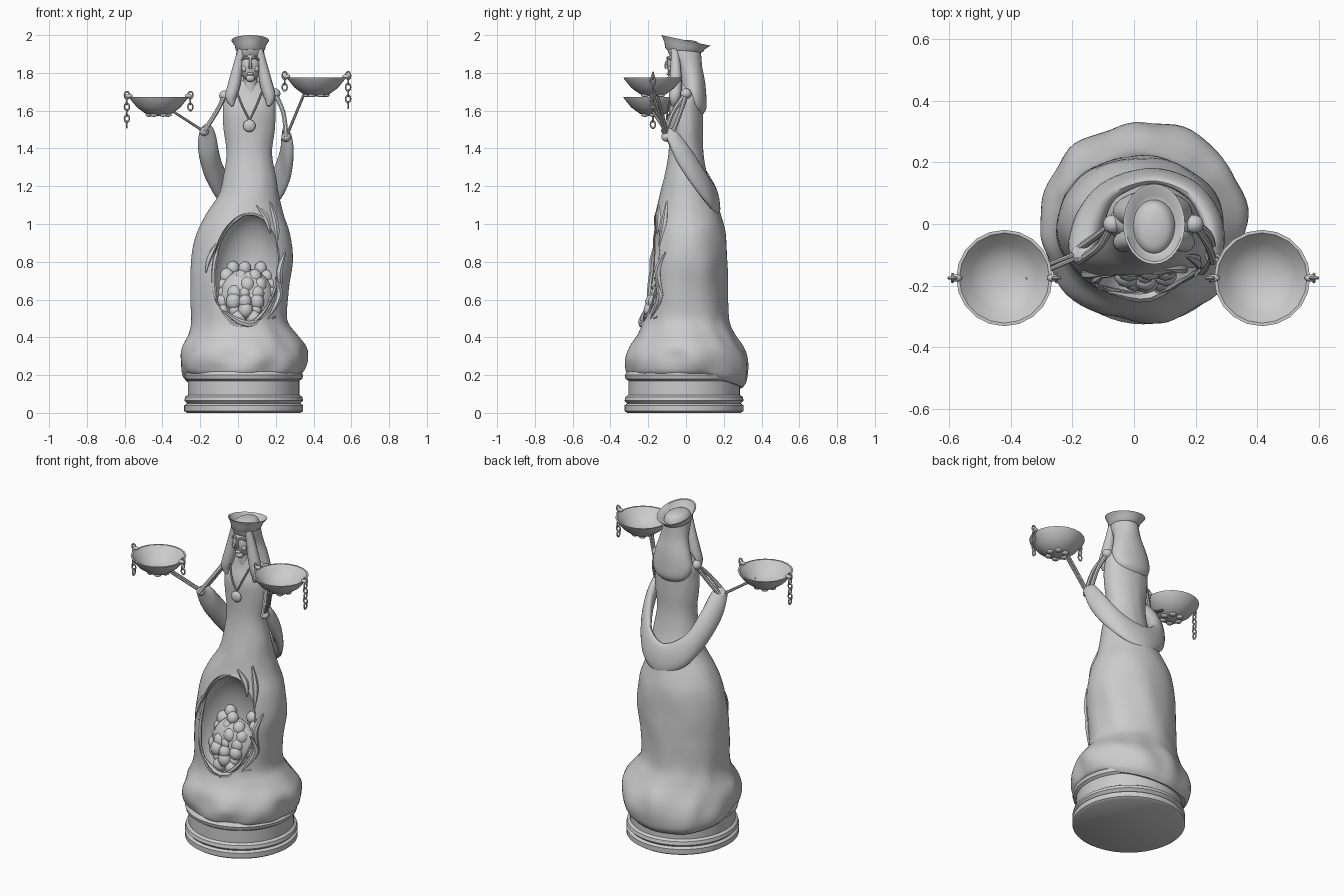
import bpy, bmesh, math, random
from mathutils import Vector, noise

random.seed(4)
cube = bpy.data.objects.get("Cube")
if cube:
    bpy.data.objects.remove(cube, do_unlink=True)

stone = bpy.data.materials.new("grey_stone")
stone.use_nodes = True
grey = (0.6, 0.6, 0.6, 1)
stone.diffuse_color = grey
stone.node_tree.nodes["Principled BSDF"].inputs["Base Color"].default_value = grey
parts = []


def finish(name, bm):
    """Turn a bmesh into a named, coloured object."""
    bmesh.ops.recalc_face_normals(bm, faces=bm.faces[:])
    mesh = bpy.data.meshes.new(name)
    bm.to_mesh(mesh)
    bm.free()
    mesh.materials.append(stone)
    obj = bpy.data.objects.new(name, mesh)
    bpy.context.collection.objects.link(obj)
    parts.append(obj)
    return obj


def loft(name, rings):
    """Skin a closed solid over rings of points."""
    bm = bmesh.new()
    loops = [[bm.verts.new(p) for p in ring] for ring in rings]
    n = len(loops[0])
    for a, b in zip(loops, loops[1:]):
        for i in range(n):
            j = (i + 1) % n
            bm.faces.new((a[i], a[j], b[j], b[i]))
    bm.faces.new(loops[0])
    bm.faces.new(loops[-1])
    return finish(name, bm)


def ring(center, u, v, n=24):
    angles = [math.tau * i / n for i in range(n)]
    return [Vector(center) + Vector(u) * math.cos(a) + Vector(v) * math.sin(a) for a in angles]


def smooth(rows, steps=4):
    """Catmull-Rom interpolation of rows of numbers."""
    out = []
    last = len(rows) - 1
    for i in range(last):
        quad = [rows[max(i - 1, 0)], rows[i], rows[i + 1], rows[min(i + 2, last)]]
        for s in range(steps):
            t = s / steps
            out.append([b + t / 2 * (c - a + t * (2 * a - 5 * b + 4 * c - d + t * (3 * (b - c) + d - a)))
                        for a, b, c, d in zip(*quad)])
    return out + [list(rows[-1])]


def ovals(name, rows, n=32):
    """Stack of horizontal ellipses: z, x, y, x radius, y radius."""
    return loft(name, [ring((x, y, z), (a, 0, 0), (0, b, 0), n) for z, x, y, a, b in rows])


def turned(name, x, y, z, profile, n):
    return ovals(name, [(z + h, x, y, r, r) for r, h in profile], n)


def tube(name, rows, n=8, steps=4):
    """Round rod through rows of x, y, z, radius."""
    rows = smooth(rows, steps)
    rings = []
    for i, row in enumerate(rows):
        tangent = Vector(rows[min(i + 1, len(rows) - 1)][:3]) - Vector(rows[max(i - 1, 0)][:3])
        u = tangent.cross((0.31, 0.9, 0.2)).normalized()
        v = tangent.cross(u).normalized()
        rings.append(ring(row[:3], u * row[3], v * row[3], n))
    return loft(name, rings)


def ball(name, center, radii, detail=3):
    bm = bmesh.new()
    bmesh.ops.create_icosphere(bm, subdivisions=detail, radius=1)
    for v in bm.verts:
        v.co = Vector(center) + v.co * Vector(radii)
    return finish(name, bm)


# Round plinth with beaded mouldings
turned("plinth", 0.03, -0.01, 0, [(.3, 0), (.315, .01), (.315, .04), (.3, .05), (.315, .065),
       (.31, .085), (.295, .095), (.295, .17), (.31, .18), (.315, .2), (.3, .22)], 56)

# Robe from hem to shoulders: z, x, y, x radius, y radius
robe_rows = smooth([
    (.2, .03, 0, .3, .3), (.225, .03, .005, .325, .32), (.28, .03, .005, .335, .325),
    (.35, .03, 0, .32, .295), (.42, .02, 0, .285, .255), (.5, .005, -.005, .255, .23),
    (.65, .01, -.007, .26, .228), (.8, .022, 0, .267, .22), (.95, .028, .01, .247, .2),
    (1.05, .035, .01, .205, .175), (1.15, .055, .005, .16, .145), (1.25, .062, 0, .14, .115),
    (1.38, .06, 0, .12, .092), (1.5, .06, 0, .135, .09), (1.6, .06, 0, .14, .09),
    (1.68, .06, .01, .135, .075), (1.73, .06, 0, .09, .055), (1.76, .06, -.01, .04, .04)], 4)
rings = []
for z, x, y, a, b in robe_rows:
    loop = []
    for k in range(80):
        t = math.tau * k / 80
        c, s = math.cos(t), math.sin(t)
        hem = max(0, 1 - abs(z - .3) / .2)
        fold = noise.noise((c * 2.5, s * 2.5 + z, z * 7)) * (.02 + .06 * hem)
        fold += .012 * math.sin(7 * t + 6 * z) * max(0, 1 - abs(z - .6) / .6)
        drop = .07 * max(0, 1 - (z - .2) / .12) * max(0, math.sin(t - .3))
        loop.append((x + a * (1 + fold) * c, y + b * (1 + fold) * s, z - drop))
    rings.append(loop)
robe = loft("robe", rings)


def front_y(px, pz):
    """Depth of the robe's front at a given x and z."""
    z, x, y, a, b = min(robe_rows, key=lambda r: abs(r[0] - pz))
    return y - b * math.sqrt(max(0, 1 - ((px - x) / a) ** 2))


# Hollow in the lap
cutter = ball("hollow_cutter", (0, 0, 0), (.185, .19, .305), 4)
cutter.location = (.045, -.2, .76)
cutter.rotation_euler.y = math.radians(5)
cutter.hide_render = True
parts.remove(cutter)
mod = robe.modifiers.new("hollow", "BOOLEAN")
mod.operation = "DIFFERENCE"
mod.solver = "EXACT"
mod.object = cutter
bpy.context.view_layer.update()
bpy.context.view_layer.objects.active = robe
bpy.ops.object.modifier_apply(modifier=mod.name)
bpy.data.objects.remove(cutter, do_unlink=True)

# Ragged rim and torn shreds of cloth around the hollow
rim = []
for k in range(33):
    t = math.tau * k / 32
    z = .76 + .295 * math.sin(t)
    x = .045 + .172 * math.cos(t) + (z - .76) * .09
    rim.append((x, front_y(x, z) + .008, z, random.uniform(.004, .014)))
tube("hollow_rim", rim, 6, 2)
for path in ([(.1, 1.1), (.15, 1.03), (.17, .95)], [(.17, 1.12), (.2, 1.0), (.21, .88)],
             [(.25, .85), (.22, .75), (.23, .62)], [(-.11, .9), (-.15, .82), (-.17, .74)],
             [(-.08, .54), (.05, .47), (.2, .51)], [(.2, .72), (.22, .62), (.16, .5)]):
    tube("torn_shred", [(x, front_y(x, z), z, r) for (x, z), r in zip(path, (.005, .018, .004))], 6)

# Heap of round fruit
ball("fruit_heap", (.045, -.09, .6), (.145, .09, .165))
for row in range(7):
    z = .5 + .044 * row
    half = .15 * math.sqrt(max(.08, 1 - ((z - .6) / .19) ** 2))
    count = max(2, round(half / .03))
    for i in range(count):
        f = 2 * i / (count - 1) - 1
        x = .045 + half * .85 * f + random.uniform(-.012, .012)
        y = -.185 + .07 * f * f + .09 * max(0, (z - .58) / .2)
        r = random.uniform(.03, .043)
        ball("fruit", (x, y, z), (r, r, r * 1.15), 2)

# Shawl looping behind the back: x, y, z, half height, half thickness
shawl = []
for x, y, z, h, t in smooth([
        (-.18, -.11, 1.5, .03, .02), (-.165, -.06, 1.43, .085, .045), (-.135, .03, 1.31, .1, .045),
        (-.07, .115, 1.19, .09, .03), (.06, .155, 1.13, .085, .022), (.18, .115, 1.18, .09, .025),
        (.245, .03, 1.3, .1, .03), (.262, -.05, 1.41, .085, .03), (.26, -.1, 1.48, .03, .02)], 5):
    out = Vector((x - .05, y + .1, 0)).normalized()
    shawl.append(ring((x, y, z), out * t, out * -.015 + Vector((0, 0, h)), 20))
loft("shawl", shawl)

# Arms, balance rods, bowls and chains: shoulder, hand, bowl centre
for side, shoulder, hand, bowl, root in (
        ("right", (-.07, 0, 1.68), (-.18, -.1, 1.49), (-.42, -.175, 1.572), (-.35, -.17, 1.6)),
        ("left", (.195, 0, 1.69), (.255, -.1, 1.46), (.415, -.175, 1.676), (.355, -.165, 1.7))):
    ball(side + "_shoulder", shoulder, (.03, .03, .028))
    for dy in (-.02, .02):
        mid = (Vector(shoulder) + Vector(hand)) / 2 + Vector((.015, dy, .015))
        tube(side + "_arm", [(*shoulder, .014), (*mid, .012), (hand[0], hand[1] + dy, hand[2], .014)])
        tube(side + "_balance_rod", [(hand[0], hand[1] + dy / 3, hand[2], .008),
                                     (root[0], root[1] + dy / 2, root[2], .007)], 8, 1)
    ball(side + "_hand", hand, (.025, .03, .025))
    x, y, z = bowl
    turned(side + "_bowl", x, y, z, [(.02, .0), (.07, .012), (.115, .045), (.153, .092), (.156, .1),
           (.146, .1), (.11, .06), (.07, .03), (.02, .022)], 20)
    for k in range(6):
        a = math.tau * k / 6
        ball(side + "_bowl_boss", (x + .05 * math.cos(a), y + .05 * math.sin(a), z + .005), (.02, .02, .01), 2)
    sign = math.copysign(1, x)
    for edge, links in ((sign, 5), (-sign, 2)):
        ex = x + edge * .168
        ball(side + "_chain_hook", (x + edge * .157, y, z + .105), (.02, .012, .012), 2)
        for k in range(links + 1):
            bpy.ops.mesh.primitive_torus_add(
                major_segments=10, minor_segments=5, major_radius=.013, minor_radius=.0045,
                location=(ex, y, z + .11 - .031 * k),
                rotation=(math.pi / 2, 0, math.pi / 2 * (k % 2)))
            link = bpy.context.object
            link.name = side + "_chain_link"
            link.scale.y = 1.4
            link.data.materials.append(stone)
            parts.append(link)

# Head, face and neck
tube("neck", [(.065, -.02, 1.68, .04), (.065, -.03, 1.8, .035)], 16)
ball("face", (.065, -.045, 1.84), (.056, .055, .085))
ball("chin", (.065, -.078, 1.772), (.024, .02, .02))
ball("lips", (.065, -.094, 1.795), (.018, .01, .008))
tube("nose", [(.065, -.092, 1.875, .007), (.065, -.106, 1.845, .009), (.065, -.1, 1.825, .013)])
for s in (-1, 1):
    tube("brow", [(.065 + s * .008, -.097, 1.876, .007), (.065 + s * .026, -.092, 1.882, .008),
                  (.065 + s * .046, -.075, 1.868, .006)])
    ball("cheek", (.065 + s * .03, -.08, 1.822), (.016, .014, .018))
    # Hair falling in front of each shoulder
    tube("front_lock", [(.065 + s * .045, -.06, 1.93, .02), (.065 + s * .064, -.055, 1.84, .027),
                        (.065 + s * .085, -.055, 1.74, .034), (.065 + s * .103, -.06, 1.67, .03),
                        (.065 + s * .095, -.07, 1.625, .008)], 12)
    # Necklace cord
    tube("necklace_cord", [(.06 + s * .065, -.07, 1.695, .005), (.06 + s * .035, -.096, 1.62, .005),
                           (.06, -.1, 1.55, .005)])
ball("pendant", (.06, -.103, 1.52), (.033, .018, .033))

# Long hair down the back
ovals("hair", smooth([
    (1.575, .06, .065, .05, .02), (1.61, .06, .055, .105, .052), (1.67, .06, .04, .128, .068),
    (1.75, .063, .035, .11, .066), (1.83, .065, .02, .085, .066), (1.9, .065, -.005, .075, .085),
    (1.94, .065, -.012, .068, .088), (1.965, .065, -.012, .05, .07), (1.975, .065, -.012, .02, .03)]))

# Flared open crown, tilted back: z, y, x radius, y radius, tilt
loft("crown", [ring((.065, y, z), (a, 0, 0), (0, b, -tilt), 32) for z, y, a, b, tilt in (
    (1.915, -.012, .07, .09, .008), (1.922, -.01, .078, .1, .01), (1.945, -.006, .082, .108, .018),
    (1.972, 0, .1, .13, .028), (1.97, 0, .093, .122, .027), (1.945, -.006, .074, .1, .018),
    (1.935, -.01, .06, .08, .012))])

# Smooth shading with sharp edges kept
bpy.ops.object.select_all(action="DESELECT")
for obj in parts:
    obj.select_set(True)
bpy.context.view_layer.objects.active = robe
bpy.ops.object.shade_smooth_by_angle(angle=math.radians(40))
